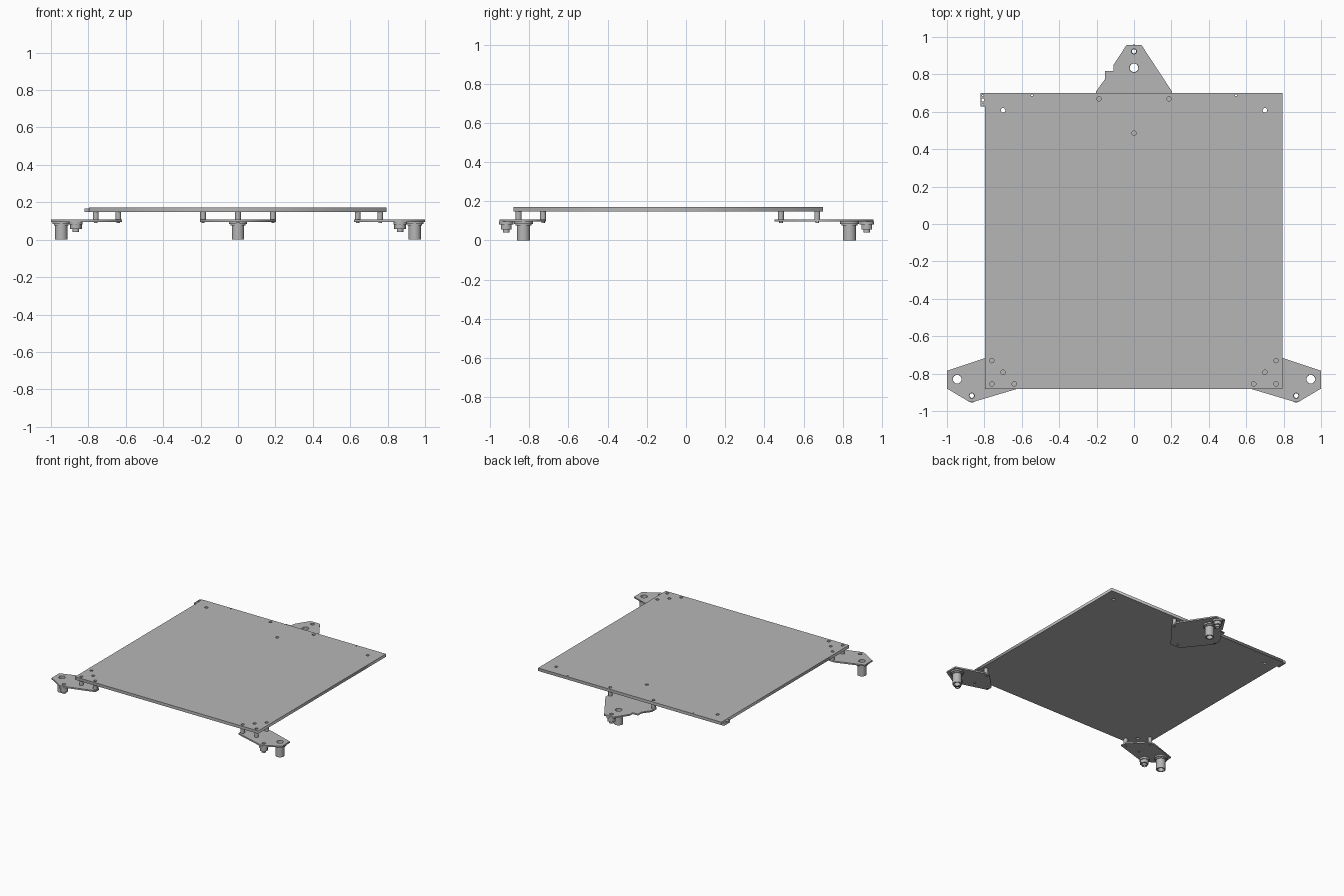
import bpy
from math import cos, sin, tau

cube = bpy.data.objects.get("Cube")
if cube:
    bpy.data.objects.remove(cube, do_unlink=True)

grey = bpy.data.materials.new("light grey")
grey.use_nodes = True
colour = (0.47, 0.47, 0.47, 1)
grey.diffuse_color = colour
grey.node_tree.nodes["Principled BSDF"].inputs["Base Color"].default_value = colour


def circle(x, y, r, n=32):
    return [(x + r * cos(tau * i / n), y + r * sin(tau * i / n)) for i in range(n)]


def slab(name, loops, z0, z1, smooth=False):
    """Extrude an outline with holes between two heights."""
    curve = bpy.data.curves.new(name, 'CURVE')
    curve.dimensions = '2D'
    curve.fill_mode = 'BOTH'
    curve.extrude = (z1 - z0) / 2
    for pts in loops:
        spline = curve.splines.new('POLY')
        spline.points.add(len(pts) - 1)
        for p, (x, y) in zip(spline.points, pts):
            p.co = (x, y, 0, 1)
        spline.use_cyclic_u = True
    ob = bpy.data.objects.new(name, curve)
    ob.location.z = (z0 + z1) / 2
    bpy.context.collection.objects.link(ob)
    bpy.ops.object.select_all(action='DESELECT')
    ob.select_set(True)
    bpy.context.view_layer.objects.active = ob
    bpy.ops.object.convert(target='MESH')
    ob = bpy.context.object
    ob.data.materials.clear()
    ob.data.materials.append(grey)
    if smooth:
        bpy.ops.object.shade_smooth_by_angle()
    return ob


def tube(name, x, y, r, z0, z1, inner=0, n=32):
    loops = [circle(x, y, r, n)]
    if inner:
        loops.append(circle(x, y, inner, n))
    slab(name, loops, z0, z1, n > 8)


def mirror(points, s):
    return [(x * s, y) for x, y in points]


# Mounting layout
front_posts = [(-0.76, -0.73), (-0.76, -0.855), (-0.64, -0.855)]
rear_posts = [(-0.187, 0.67), (0.187, 0.67), (0, 0.485)]
front_outline = [(-1, -0.785), (-0.79, -0.715), (-0.74, -0.715), (-0.62, -0.835),
                 (-0.62, -0.88), (-0.865, -0.953), (-0.88, -0.951), (-1, -0.88)]
rear_outline = [(-0.04, 0.957), (0.04, 0.957), (0.202, 0.71), (0.202, 0.655), (0.04, 0.452),
                (-0.04, 0.452), (-0.202, 0.655), (-0.202, 0.71), (-0.155, 0.775),
                (-0.155, 0.817), (-0.11, 0.817), (-0.11, 0.85)]

# Main plate with its drilled holes
posts = front_posts + mirror(front_posts, -1) + rear_posts
plate = [[(-0.797, -0.882), (0.793, -0.882), (0.793, 0.7), (-0.797, 0.7)]]
plate += [circle(x, y, 0.012) for x, y in posts]
plate += [circle(s * 0.70, y, 0.012) for s in (-1, 1) for y in (-0.793, 0.608)]
plate += [circle(s * 0.545, 0.688, 0.005, 16) for s in (-1, 1)]
slab("main_plate", plate, 0.148, 0.171)

# Small sensor tab on the rear corner
tab = [(-0.82, 0.627), (-0.797, 0.627), (-0.797, 0.7), (-0.82, 0.7)]
slab("corner_tab", [tab, circle(-0.808, 0.663, 0.008), circle(-0.808, 0.687, 0.004),
                    circle(-0.808, 0.64, 0.004)], 0.148, 0.168)


def foot_unit(name, outline, post_list, leg, stub):
    """Bracket with standoffs, a hollow leg and a short stub fitting."""
    holes = [circle(*leg, 0.024), circle(*stub, 0.014)]
    slab(name + "_bracket", [outline] + holes, 0.096, 0.107)
    for i, (x, y) in enumerate(post_list):
        tube(f"{name}_standoff_{i}", x, y, 0.015, 0.107, 0.148)
        tube(f"{name}_bolt_{i}", x, y, 0.009, 0.09, 0.096, n=16)
    tube(name + "_leg_flange", *leg, 0.048, 0.085, 0.096, 0.024)
    tube(name + "_leg_collar", *leg, 0.04, 0.076, 0.085, 0.024)
    tube(name + "_leg", *leg, 0.033, 0, 0.076, 0.023)
    tube(name + "_stub_flange", *stub, 0.036, 0.082, 0.096, 0.014)
    tube(name + "_stub_body", *stub, 0.032, 0.056, 0.082, 0.013, 6)
    tube(name + "_stub_spout", *stub, 0.017, 0.04, 0.056, 0.012)


for side, s in (("front_right", 1), ("front_left", -1)):
    foot_unit(side, mirror(front_outline, s), mirror(front_posts, s),
              (-0.945 * s, -0.83), (-0.867 * s, -0.918))
foot_unit("rear", rear_outline, rear_posts, (0, 0.835), (0, 0.923))
